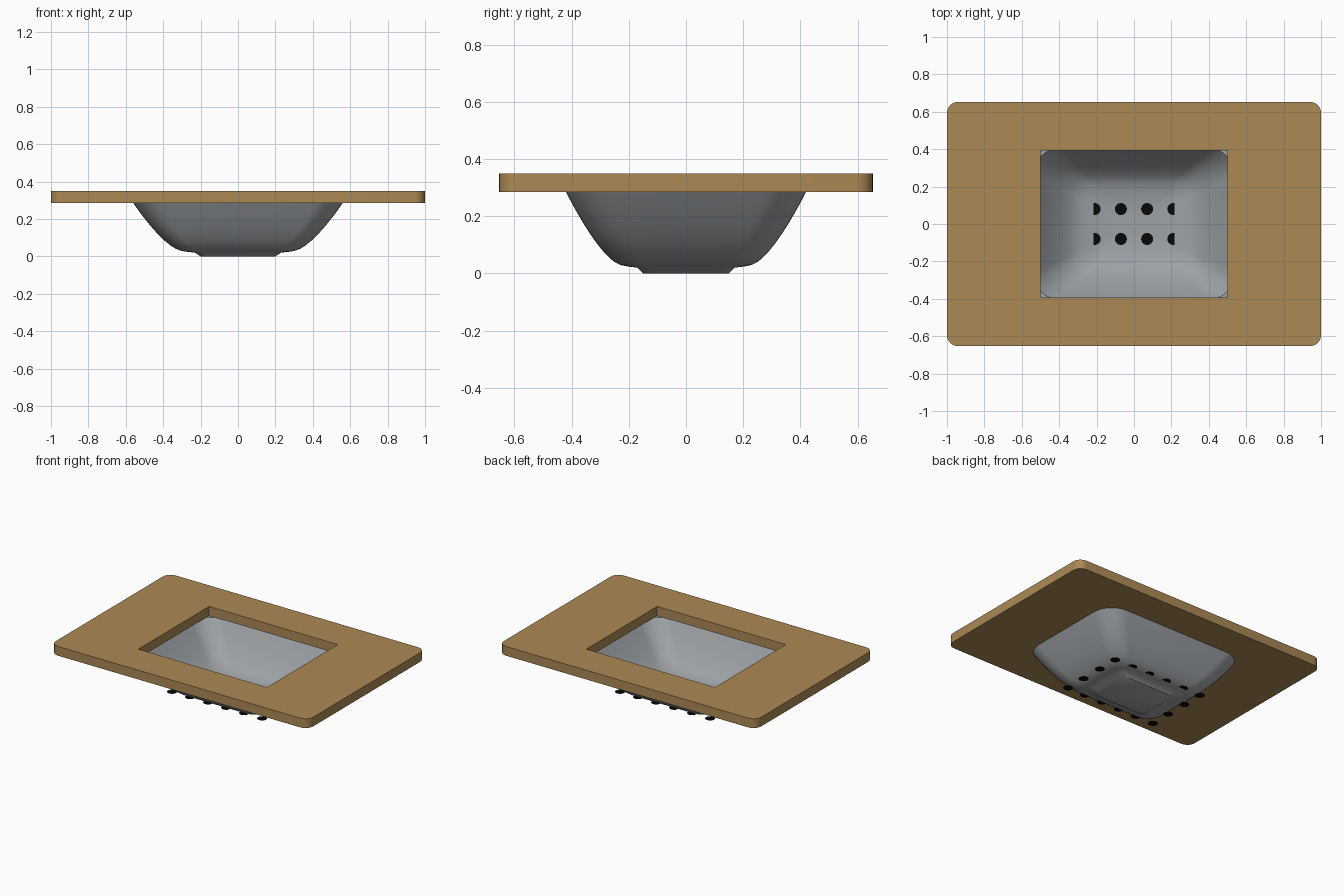
import bpy, bmesh, math

cube = bpy.data.objects.get("Cube")
if cube:
    bpy.data.objects.remove(cube, do_unlink=True)


def material(name, rgb):
    m = bpy.data.materials.new(name)
    m.use_nodes = True
    m.diffuse_color = (*rgb, 1)
    m.node_tree.nodes["Principled BSDF"].inputs["Base Color"].default_value = (*rgb, 1)
    return m


wood = material("tan wood", (0.41, 0.25, 0.09))
grey = material("grey basin", (0.34, 0.36, 0.38))
black = material("black", (0.002, 0.002, 0.002))


def rounded_ring(bm, z, hx, hy, r, steps=8):
    """Rounded rectangle of vertices at height z."""
    verts = []
    for quarter, (sx, sy) in enumerate([(1, 1), (-1, 1), (-1, -1), (1, -1)]):
        for i in range(steps + 1):
            a = (quarter + i / steps) * math.pi / 2
            verts.append(bm.verts.new((sx * (hx - r) + r * math.cos(a),
                                       sy * (hy - r) + r * math.sin(a), z)))
    return verts


def loft(name, sections, mat, closed=False):
    """Skin a list of (z, half x, half y, corner radius) sections."""
    bm = bmesh.new()
    rings = [rounded_ring(bm, *s) for s in sections]
    pairs = list(zip(rings, rings[1:]))
    if closed:
        pairs.append((rings[-1], rings[0]))
    else:
        bm.faces.new(rings[0])
        bm.faces.new(rings[-1])
    for a, b in pairs:
        for i in range(len(a)):
            j = (i + 1) % len(a)
            bm.faces.new((a[i], a[j], b[j], b[i]))
    bmesh.ops.remove_doubles(bm, verts=bm.verts[:], dist=1e-5)
    bmesh.ops.recalc_face_normals(bm, faces=bm.faces[:])
    return finish(name, bm, mat)


def finish(name, bm, mat):
    mesh = bpy.data.meshes.new(name)
    bm.to_mesh(mesh)
    bm.free()
    mesh.materials.append(mat)
    ob = bpy.data.objects.new(name, mesh)
    bpy.context.collection.objects.link(ob)
    return ob


def smooth(ob, degrees):
    bpy.ops.object.select_all(action='DESELECT')
    ob.select_set(True)
    bpy.context.view_layer.objects.active = ob
    bpy.ops.object.shade_smooth_by_angle(angle=math.radians(degrees))


def wall(low, high, power, steps=9):
    """Sections of a flaring wall between two end sections."""
    out = []
    for i in range(steps + 1):
        t = i / steps
        mix = [a + (b - a) * t for a, b in zip(low, high)]
        mix[0] = low[0] + (high[0] - low[0]) * t ** power
        out.append(tuple(mix))
    return out


# Countertop slab with a rectangular opening
TOP, UNDER = 0.35, 0.285
slab = (1.0, 0.653, 0.06)
opening = (0.5, 0.393, 0)
counter = loft("countertop", [(TOP, *slab), (TOP, *opening),
                              (UNDER, *opening), (UNDER, *slab)], wood, closed=True)
smooth(counter, 30)

# Basin: inner floor and wall, rim, outer wall, ledge and foot
inside = [(0.022, 0.1, 0.07, 0.03), (0.03, 0.225, 0.165, 0.05)]
inside += wall((0.045, 0.28, 0.21, 0.08), (UNDER, 0.54, 0.407, 0.15), 1.45)
outside = wall((0.03, 0.305, 0.23, 0.09), (UNDER, 0.56, 0.42, 0.15), 1.45)[::-1]
foot = [(0.026, 0.285, 0.213, 0.08), (0.02, 0.23, 0.17, 0.05), (0, 0.2, 0.15, 0.04)]
basin = loft("basin", inside + outside + foot, grey)
smooth(basin, 35)

# Grid of flat round drain spots
bm = bmesh.new()
for x in (0.07, 0.21, 0.35):
    for y in (0.08, 0.232):
        for sx in (-1, 1):
            for sy in (-1, 1):
                spot = bmesh.ops.create_circle(bm, cap_ends=True, radius=0.032, segments=24)
                bmesh.ops.translate(bm, verts=spot["verts"], vec=(sx * x, sy * y, 0.0295))
finish("drain_spots", bm, black)
